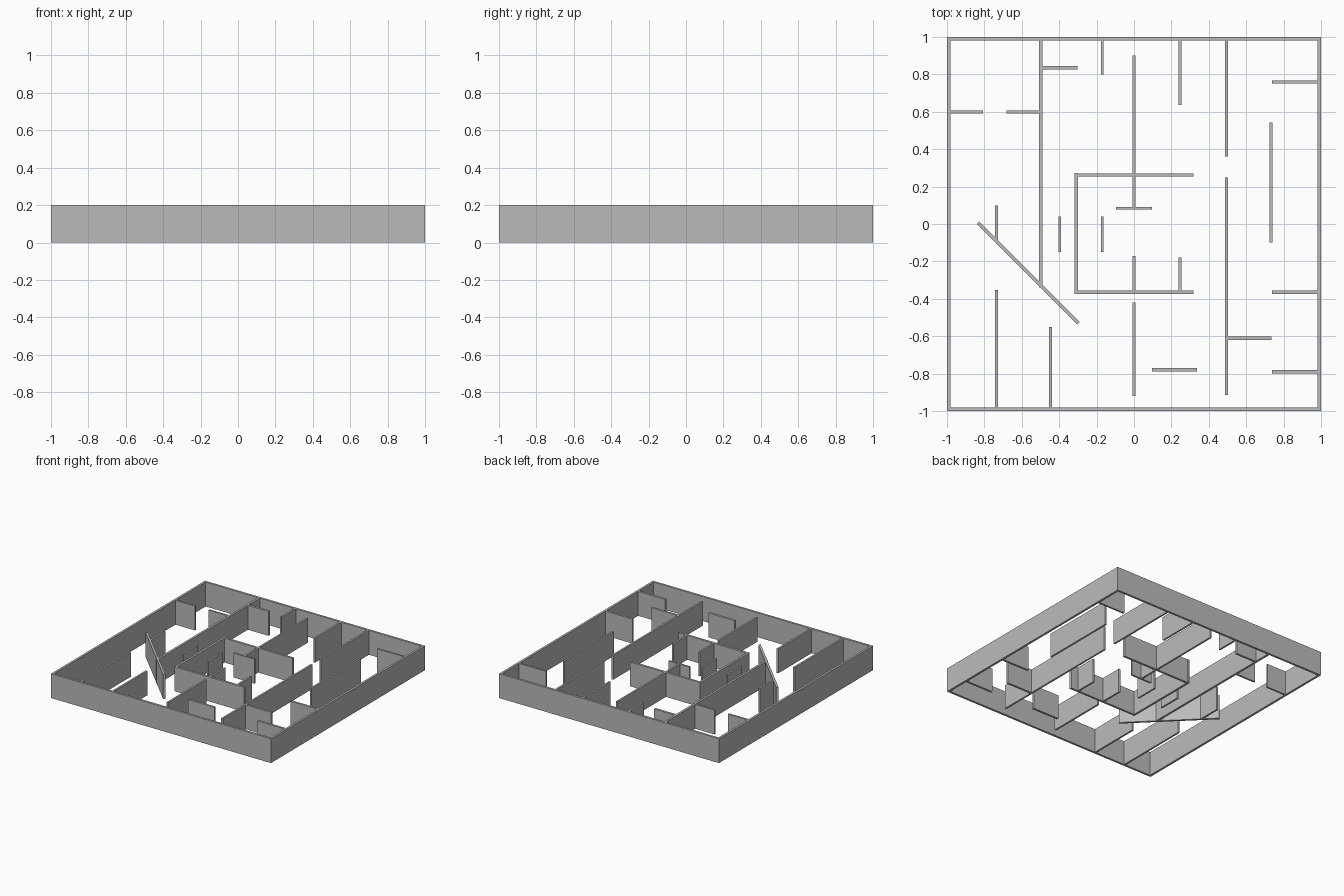
import bpy
from math import atan2, hypot
from mathutils import Matrix

HEIGHT = 0.2
THICK = 0.018
THIN = 0.015
EDGE = 1 - THICK      # inner face of the perimeter
MID = 1 - THICK / 2   # centre line of the perimeter

default_cube = bpy.data.objects.get("Cube")
if default_cube:
    bpy.data.objects.remove(default_cube, do_unlink=True)

# One plain grey for every wall
grey = bpy.data.materials.new("plain_grey")
grey.use_nodes = True
colour = (0.5, 0.5, 0.5, 1)
grey.diffuse_color = colour
grey.node_tree.nodes["Principled BSDF"].inputs["Base Color"].default_value = colour


def wall(name, start, end, thickness):
    """Upright slab whose centre line runs from start to end."""
    dx, dy = end[0] - start[0], end[1] - start[1]
    bpy.ops.mesh.primitive_cube_add(size=1)
    slab = bpy.context.object
    slab.name = slab.data.name = name
    slab.data.transform(Matrix.Diagonal((hypot(dx, dy), thickness, HEIGHT, 1)))
    slab.location = ((start[0] + end[0]) / 2, (start[1] + end[1]) / 2, HEIGHT / 2)
    slab.rotation_euler.z = atan2(dy, dx)
    slab.data.materials.append(grey)


def wall_along_x(name, y, x_start, x_end, thickness=THICK):
    wall(name, (x_start, y), (x_end, y), thickness)


def wall_along_y(name, x, y_start, y_end, thickness=THIN):
    wall(name, (x, y_start), (x, y_end), thickness)


# Perimeter
wall_along_x("front_outer_wall", -MID, -1, 1)
wall_along_x("back_outer_wall", MID, -1, 1)
wall_along_y("right_outer_wall", -MID, -EDGE, EDGE, THICK)
wall_along_y("left_outer_wall", MID, -EDGE, EDGE, THICK)

# Walls running from front to back
wall_along_y("long_right_partition", -0.498, -0.34, EDGE, THICK)
wall_along_y("back_short_stub", -0.17, 0.8, EDGE)
wall_along_y("back_centre_partition", 0, 0.088, 0.9)
wall_along_y("back_long_stub", 0.246, 0.637, EDGE)
wall_along_y("back_left_partition", 0.495, 0.36, EDGE)
wall_along_y("front_left_partition", 0.495, -0.915, 0.248)
wall_along_y("left_free_wall", 0.732, -0.1, 0.543)
wall_along_y("diagonal_stub", -0.735, -0.09, 0.1)
wall_along_y("front_right_partition", -0.735, -EDGE, -0.353)
wall_along_y("front_right_stub", -0.447, -EDGE, -0.55)
wall_along_y("outside_room_screen", -0.397, -0.15, 0.04)
wall_along_y("inside_room_screen", -0.17, -0.15, 0.04)
wall_along_y("room_side_wall", -0.309, -0.373, 0.273, THICK)
wall_along_y("room_centre_stub", 0, -0.365, -0.17)
wall_along_y("room_left_stub", 0.246, -0.365, -0.18)
wall_along_y("front_centre_partition", 0, -0.92, -0.42)

# Walls running from side to side
wall_along_x("back_right_ledge_wall", 0.836, -0.498, -0.302)
wall_along_x("right_doorway_outer", 0.598, -EDGE, -0.806, THIN)
wall_along_x("right_doorway_inner", 0.598, -0.683, -0.498, THIN)
wall_along_x("back_left_stub", 0.759, 0.737, EDGE, THIN)
wall_along_x("room_back_wall", 0.262, -0.309, 0.318)
wall_along_x("room_cross_screen", 0.084, -0.095, 0.095, THIN)
wall_along_x("room_front_wall", -0.365, -0.309, 0.318)
wall_along_x("middle_left_stub", -0.365, 0.737, EDGE)
wall_along_x("front_left_branch", -0.611, 0.495, 0.735)
wall_along_x("front_left_stub", -0.79, 0.737, EDGE)
wall_along_x("front_free_wall", -0.78, 0.097, 0.337)

# Slanting wall
wall("diagonal_wall", (-0.834, 0.006), (-0.297, -0.531), THICK)
